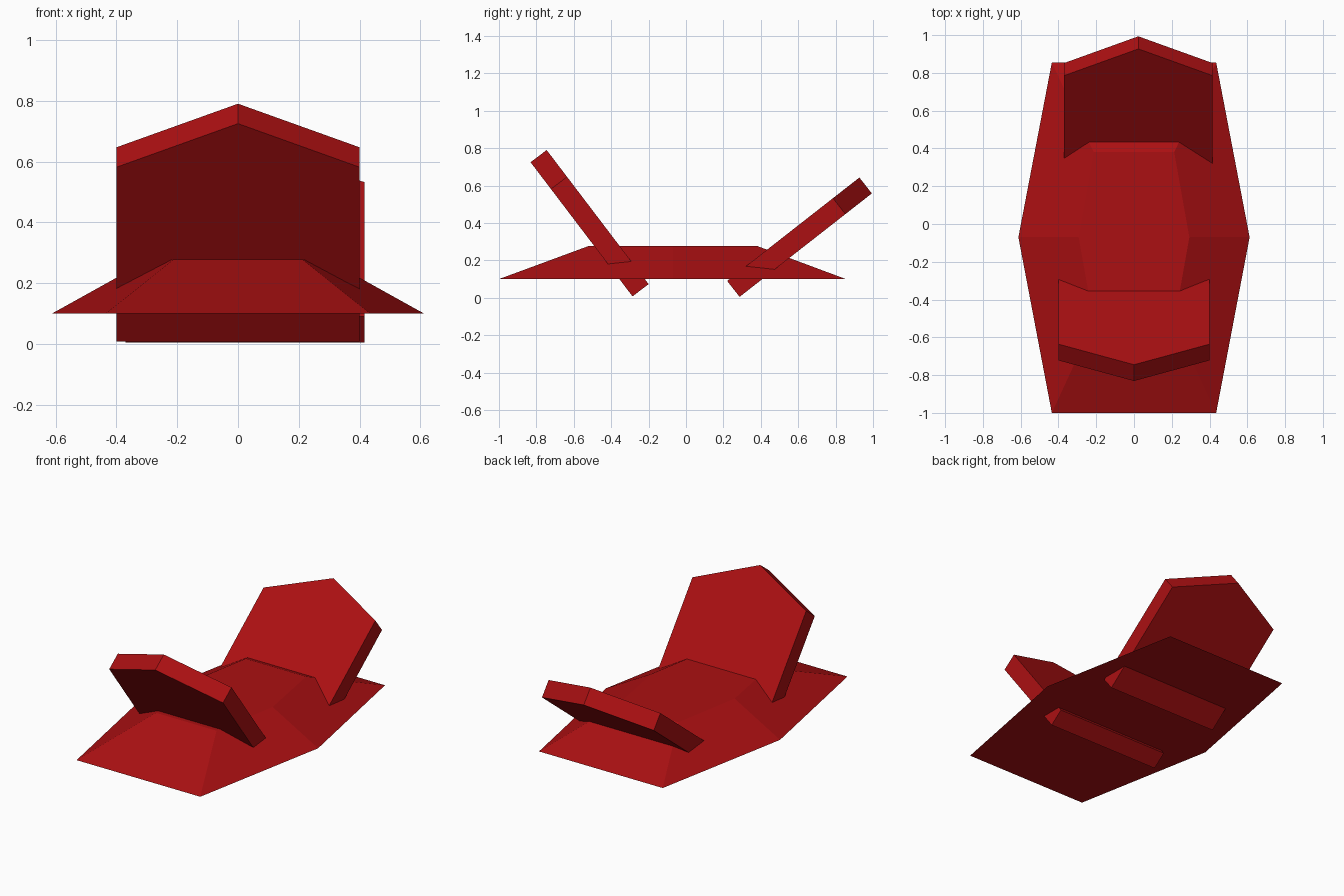
import bpy
import bmesh
from mathutils import Vector

cube = bpy.data.objects.get("Cube")
if cube:
    bpy.data.objects.remove(cube, do_unlink=True)

# Single red paint
red = bpy.data.materials.new("red_paint")
red.use_nodes = True
colour = (0.41, 0.005, 0.006, 1.0)
red.diffuse_color = colour
red.node_tree.nodes["Principled BSDF"].inputs["Base Color"].default_value = colour


def loft(name, ring_a, ring_b):
    """Closed solid between two matching outlines, flat shaded."""
    bm = bmesh.new()
    a = [bm.verts.new(p) for p in ring_a]
    b = [bm.verts.new(p) for p in ring_b]
    bm.faces.new(a)
    bm.faces.new(b)
    for i in range(len(a)):
        j = (i + 1) % len(a)
        bm.faces.new((a[i], a[j], b[j], b[i]))
    bmesh.ops.recalc_face_normals(bm, faces=bm.faces)
    mesh = bpy.data.meshes.new(name)
    bm.to_mesh(mesh)
    bm.free()
    mesh.materials.append(red)
    obj = bpy.data.objects.new(name, mesh)
    bpy.context.collection.objects.link(obj)
    return obj


def hexagon(z, end_x, mid_x, front, mid, back):
    half = [(end_x, front), (mid_x, mid), (end_x, back)]
    return [Vector((x, y, z)) for x, y in half] + \
           [Vector((-x, y, z)) for x, y in reversed(half)]


def panel(name, base, end, centre_x, half_width):
    """Leaning slab with a pointed top; base and end are (y, z) on its inner face."""
    start = Vector((centre_x, *base))
    along = Vector((centre_x, *end)) - start
    side = Vector((half_width, 0, 0))
    shoulder = along * 0.8
    outline = [start - side, start + side, start + shoulder + side,
               start + along, start + shoulder - side]
    outward = along.cross(Vector((1, 0, 0))).normalized() * 0.108
    if outward.z > 0:
        outward.negate()
    return loft(name, outline, [p + outward for p in outline])


# Tapered hull with a raised flat deck
loft("hull",
     hexagon(0.10, 0.435, 0.612, -1.0, -0.07, 0.855),
     hexagon(0.277, 0.213, 0.293, -0.52, -0.07, 0.38))

# Leaning pointed slabs passing through the hull
panel("front_panel", (-0.20, 0.073), (-0.745, 0.79), 0.0, 0.4)
panel("rear_panel", (0.22, 0.09), (0.927, 0.643), 0.023, 0.393)
